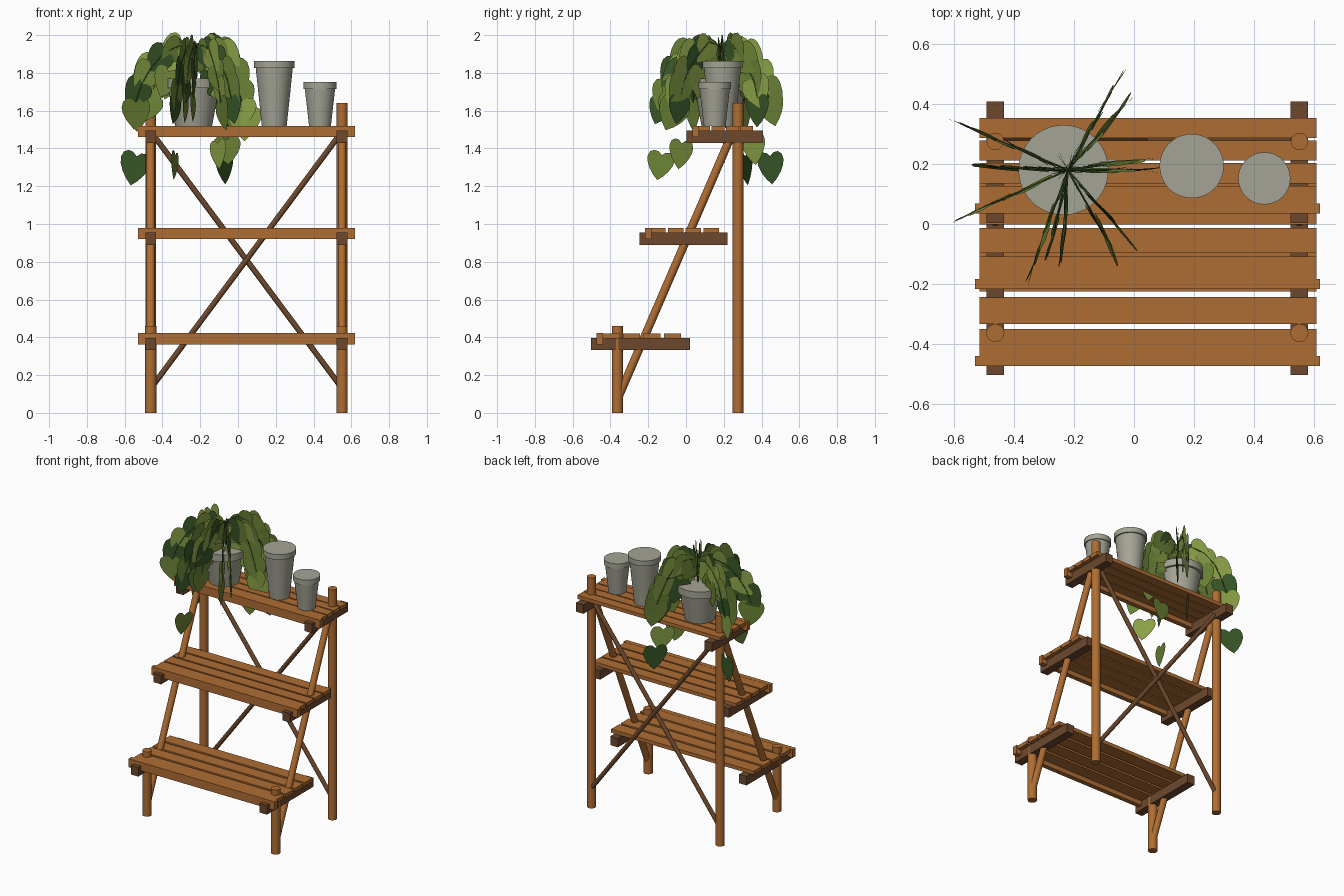
import bpy, bmesh, math, random
from mathutils import Vector, Matrix

if "Cube" in bpy.data.objects:
    bpy.data.objects.remove(bpy.data.objects["Cube"])

random.seed(4)


def mat(name, r, g, b):
    m = bpy.data.materials.new(name)
    m.diffuse_color = (r, g, b, 1)
    m.use_nodes = True
    m.node_tree.nodes["Principled BSDF"].inputs["Base Color"].default_value = m.diffuse_color
    return m


WOOD = mat("warm wood", 0.43, 0.155, 0.033)
DARK = mat("dark wood", 0.155, 0.066, 0.026)
CLAY = mat("grey clay", 0.37, 0.37, 0.30)
GREENS = [mat("light green", 0.25, 0.35, 0.06),
          mat("mid green", 0.15, 0.23, 0.037),
          mat("dark green", 0.04, 0.095, 0.02)]


def make(name, bm, mats, smooth=False):
    me = bpy.data.meshes.new(name)
    bm.to_mesh(me)
    bm.free()
    for m in mats:
        me.materials.append(m)
    ob = bpy.data.objects.new(name, me)
    bpy.context.collection.objects.link(ob)
    if smooth:
        bpy.ops.object.select_all(action='DESELECT')
        ob.select_set(True)
        bpy.context.view_layer.objects.active = ob
        bpy.ops.object.shade_smooth_by_angle(angle=math.radians(40))
    return ob


def box(name, x, y, z, m):
    """Box from (min, max) pairs."""
    bm = bmesh.new()
    c = [(a + b) / 2 for a, b in (x, y, z)]
    s = [b - a for a, b in (x, y, z)]
    bmesh.ops.create_cube(bm, size=1, matrix=Matrix.Translation(c) @ Matrix.Diagonal((*s, 1)))
    return make(name, bm, [m])


def rod(name, a, b, r, m, seg=20):
    """Round bar between two points."""
    a, b = Vector(a), Vector(b)
    d = b - a
    bm = bmesh.new()
    rot = Vector((0, 0, 1)).rotation_difference(d).to_matrix().to_4x4()
    bmesh.ops.create_cone(bm, cap_ends=True, segments=seg, radius1=r, radius2=r, depth=d.length,
                          matrix=Matrix.Translation((a + b) / 2) @ rot)
    return make(name, bm, [m], True)


def pot(name, x, y, z, profile, seg=40):
    """Closed solid turned from (radius, height) points."""
    bm = bmesh.new()
    rings = [[bm.verts.new((x + r * math.cos(2 * math.pi * i / seg),
                            y + r * math.sin(2 * math.pi * i / seg), z + h))
              for i in range(seg)] for r, h in profile]
    for lo, hi in zip(rings, rings[1:]):
        for i in range(seg):
            j = (i + 1) % seg
            bm.faces.new((lo[i], lo[j], hi[j], hi[i]))
    bm.faces.new(rings[0][::-1])
    bm.faces.new(rings[-1])
    return make(name, bm, [CLAY], True)


# Posts, sloping legs
SIDES = (("left", -0.462), ("right", 0.551))
for side, x in SIDES:
    rod(f"{side}_back_post", (x, 0.275, 0), (x, 0.275, 1.64), 0.029, WOOD)
    rod(f"{side}_front_post", (x, -0.363, 0), (x, -0.363, 0.46), 0.03, WOOD)
    rod(f"{side}_sloping_leg", (x, -0.355, 0.09), (x, 0.245, 1.48), 0.022, WOOD)

# Crossed braces at the back
rod("back_brace_a", (-0.462, 0.28, 0.13), (0.551, 0.28, 1.49), 0.015, DARK, 12)
rod("back_brace_b", (0.551, 0.285, 0.13), (-0.462, 0.285, 1.49), 0.015, DARK, 12)

# Shelves: bearer range, top height, front board, first plank, plank width, pitch
SHELVES = (("lower", (-0.503, 0.02), 0.422, (-0.473, -0.44), -0.44, 0.09, 0.1075),
           ("middle", (-0.246, 0.22), 0.98, (-0.216, -0.183), -0.19, 0.082, 0.094),
           ("upper", (0.003, 0.408), 1.52, (0.035, 0.068), 0.06, 0.067, 0.0755))
for name, bearer, top, front, y0, w, pitch in SHELVES:
    for side, x in SIDES:
        box(f"{name}_{side}_bearer", (x - 0.029, x + 0.029), bearer, (top - 0.09, top - 0.026), DARK)
    box(f"{name}_front_board", (-0.53, 0.62), front, (top - 0.06, top), WOOD)
    for i in range(4):
        y = y0 + i * pitch
        box(f"{name}_plank_{i + 1}", (-0.515, 0.608), (y, y + w), (top - 0.027, top - 0.001), WOOD)

# Pots
pot("plant_pot", -0.235, 0.18, 1.52, ((0.098, 0), (0.135, 0.2), (0.15, 0.2), (0.15, 0.25)))
pot("tall_pot", 0.192, 0.193, 1.52, ((0.066, 0), (0.098, 0.305), (0.107, 0.305), (0.107, 0.342)))
pot("small_pot", 0.434, 0.152, 1.52, ((0.058, 0), (0.08, 0.195), (0.087, 0.195), (0.087, 0.232)))

# Heart outline: half profile as (width, length) from notch to tip
HEART = ((0.0, 0.0), (0.14, -0.11), (0.3, -0.13), (0.44, -0.05), (0.5, 0.12), (0.47, 0.3),
         (0.36, 0.52), (0.2, 0.72), (0.0, 0.9))


def leaf(bm, base, tip_dir, side_dir, size, mi):
    """Flat heart leaf in two halves."""
    mid = [bm.verts.new(base), bm.verts.new(base + tip_dir * size * 0.9)]
    for s in (1, -1):
        edge = [bm.verts.new(base + size * (side_dir * s * w + tip_dir * l)) for w, l in HEART[1:-1]]
        f = bm.faces.new(([mid[0]] + edge + [mid[1]])[::s])
        f.material_index = mi


# Trailing vines: (direction in degrees, reach, hanging end leaf as (share, height) or None)
VINES = ((157, 0.41, (0.84, 1.37)), (204, 0.44, None), (0, 0.30, (0.85, 1.62)),
         (61, 0.37, (0.82, 1.37)), (49, 0.33, (0.7, 1.45)), (250, 0.40, (0.82, 1.38)),
         (257, 0.31, None), (266, 0.31, None), (299, 0.33, (0.7, 1.42)), (311, 0.35, None),
         (178, 0.30, None), (8, 0.27, (0.6, 1.44)))
# Arch as (share of reach, height, lean of the leaf tip from straight down)
ARCH = ((0.05, 1.94, 20), (0.22, 1.955, 45), (0.42, 1.92, 45), (0.6, 1.84, 40), (0.72, 1.75, 30),
        (0.80, 1.66, 10), (0.36, 1.82, 25))
CENTRE = Vector((-0.22, 0.18, 0))
leaves = bmesh.new()
for k, (deg, reach, hang) in enumerate(VINES):
    a = math.radians(deg)
    out = Vector((math.cos(a), math.sin(a), 0))
    path = [CENTRE + Vector((0, 0, 1.76))]
    spots = ARCH + (((*hang, 0),) if hang else ())
    for i, (share, z, lean) in enumerate(spots):
        p = CENTRE + out * share * reach + Vector((0, 0, z + random.uniform(-0.02, 0.01)))
        if i < 6:
            path.append(p)
        t = math.radians(lean + random.uniform(-15, 15))
        tip = out * math.sin(t) - Vector((0, 0, math.cos(t)))
        side = out * math.cos(t) + Vector((0, 0, math.sin(t)))
        side = Matrix.Rotation(math.radians(random.uniform(-8, 8)), 3, tip) @ side
        leaf(leaves, p, tip, side, random.uniform(0.145, 0.18),
             random.choices((0, 1, 2), (0.33, 0.45, 0.22))[0])
    # Stem following the arch
    cu = bpy.data.curves.new(f"vine_stem_{k + 1}", 'CURVE')
    cu.dimensions = '3D'
    cu.bevel_depth = 0.003
    cu.bevel_resolution = 1
    sp = cu.splines.new('POLY')
    sp.points.add(len(path) - 1)
    for q, p in zip(sp.points, path):
        q.co = (*p, 1)
    cu.materials.append(GREENS[2])
    bpy.context.collection.objects.link(bpy.data.objects.new(cu.name, cu))
make("vine_leaves", leaves, GREENS)
